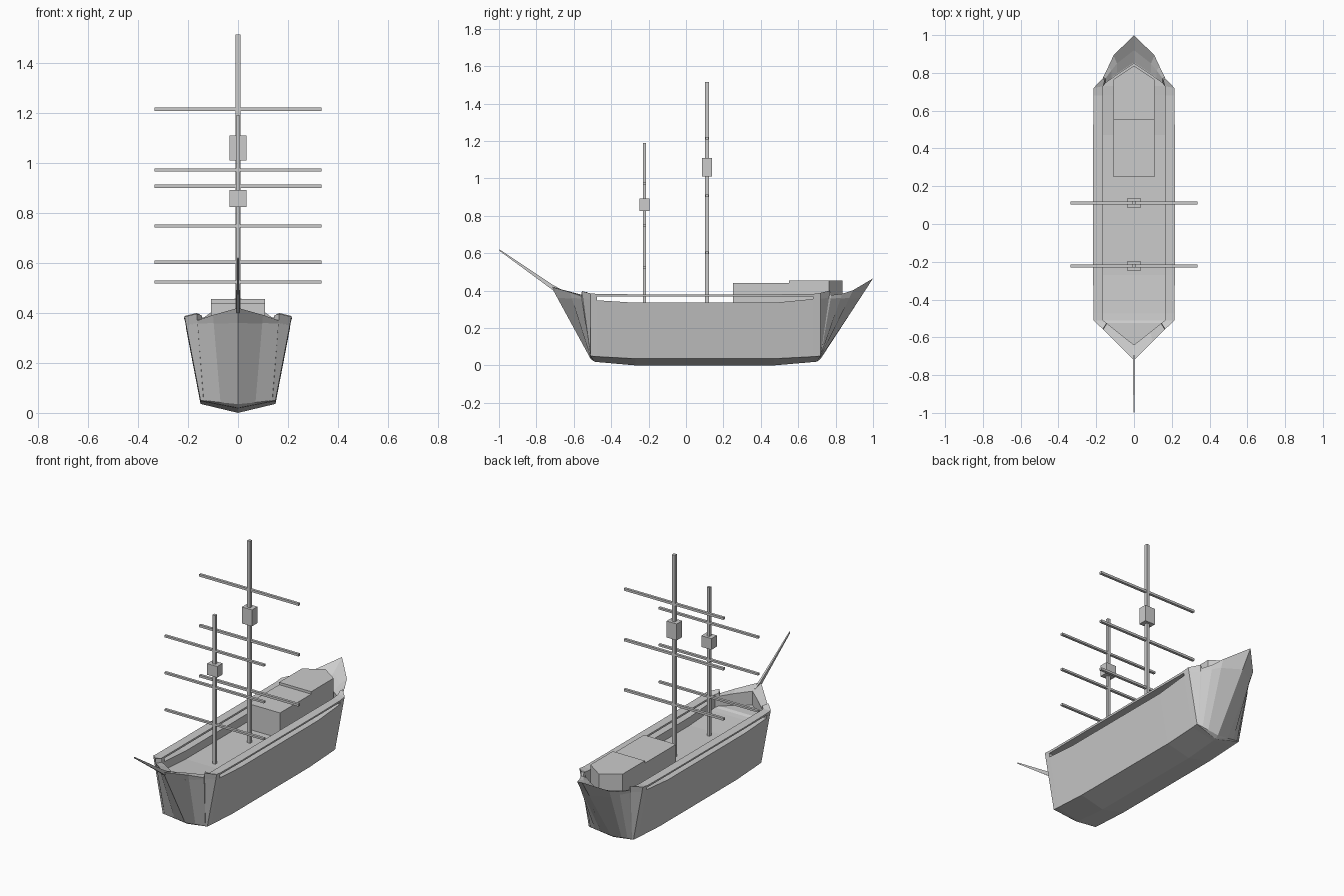
import bpy, bmesh
from mathutils import Vector as V

if "Cube" in bpy.data.objects:
    bpy.data.objects.remove(bpy.data.objects["Cube"])


def finish(name, bm):
    bmesh.ops.remove_doubles(bm, verts=bm.verts, dist=0.0005)
    bmesh.ops.dissolve_degenerate(bm, edges=bm.edges, dist=0.0005)
    bmesh.ops.recalc_face_normals(bm, faces=bm.faces)
    me = bpy.data.meshes.new(name)
    bm.to_mesh(me)
    bm.free()
    ob = bpy.data.objects.new(name, me)
    bpy.context.collection.objects.link(ob)
    return ob


def loft(name, sections, closed=False, caps=(), mirror=False):
    """Skin a list of cross-sections; optionally also build the mirrored half."""
    bm = bmesh.new()
    for s in ((1, -1) if mirror else (1,)):
        rows = [[bm.verts.new((p[0] * s, p[1], p[2])) for p in sec] for sec in sections]
        n = len(rows[0])
        for a, b in zip(rows, rows[1:]):
            for i in range(n if closed else n - 1):
                j = (i + 1) % n
                bm.faces.new((a[i], a[j], b[j], b[i]))
        for c in caps:
            bm.faces.new(rows[c])
    return finish(name, bm)


def box(name, x, y, z, hx, hy, hz):
    ring = lambda h: [(x + a * hx, y + b * hy, z + h) for a, b in ((-1, -1), (1, -1), (1, 1), (-1, 1))]
    return loft(name, [ring(-hz), ring(hz)], True, (0, 1))


def at_height(a, b, z):
    return a.lerp(b, (z - a.z) / (b.z - a.z))


# Half-hull stations: keel (y, z), chine point, gunwale outer, gunwale inner, low wall top z, inner foot shift
bow = [
    ((-.49, .02), (0, -.51, .035), (0, -.72, .42), (0, -.64, .395), .36, 0),
    ((-.49, .02), (.07, -.51, .042), (.10, -.621, .392), (.085, -.573, .382), .36, 0),
    ((-.49, .02), (.137, -.51, .05), (.163, -.559, .37), (.143, -.526, .37), .36, 0),
    ((-.49, .02), (.138, -.51, .05), (.165, -.557, .397), (.145, -.525, .39), .36, 0),
    ((-.49, .02), (.15, -.51, .05), (.214, -.51, .385), (.163, -.51, .38), .352, 0),
    ((-.475, .018), (.15, -.475, .047), (.215, -.475, .382), (.163, -.475, .38), .348, 0)]
mid = [
    ((-.27, 0), (.15, -.27, .036), (.216, -.27, .38), (.163, -.27, .38), .335, 0),
    ((.47, 0), (.15, .47, .036), (.216, .47, .38), (.163, .47, .38), .335, 0)]
stern = [
    ((.68, .018), (.15, .68, .047), (.215, .68, .382), (.163, .68, .38), .355, 0),
    ((.70, .02), (.15, .72, .05), (.214, .72, .388), (.163, .73, .385), .36, 0),
    ((.70, .02), (.14, .72, .05), (.166, .77, .40), (.155, .76, .395), .36, .02),
    ((.70, .02), (.137, .72, .05), (.163, .777, .376), (.152, .77, .374), .36, .025),
    ((.70, .02), (.11, .72, .047), (.135, .835, .383), (.12, .812, .376), .36, .045),
    ((.70, .02), (.07, .72, .042), (.108, .893, .402), (.09, .85, .383), .36, .06),
    ((.70, .02), (0, .72, .035), (0, 1.0, .465), (0, .92, .40), .36, .07)]


def hull_section(k, b, t, i, zd, shift):
    d = at_height(V(b), V(t), zd)
    y, deck = i[1] - shift, zd - .05
    return [(0, *k), b, d, (i[0], y, zd), (i[0], y, deck), (0, y, deck)]


def rail_section(k, b, t, i, zd, shift, low=None):
    z = low or zd - .002
    return [at_height(V(b), V(t), z), t, i, (i[0], i[1] - shift, z)]


# Hull with sunken deck, end bulwarks and the open side rails
loft("hull", [hull_section(*s) for s in bow + mid + stern], mirror=True)
loft("bow_bulwark", [rail_section(*s) for s in bow], True, (-1,), True)
loft("stern_bulwark", [rail_section(*s) for s in stern], True, (0,), True)
loft("side_rails", [rail_section(*s, low=.369) for s in [bow[-1]] + mid + [stern[0]]],
     True, (0, -1), True)

# Bowsprit, tapering forward
def spar(y, z, w, h):
    return [(-w, y, z - h), (w, y, z - h), (w, y, z + h), (-w, y, z + h)]
loft("bowsprit", [spar(-.66, .395, .006, .008), spar(-.71, .415, .006, .014),
                  spar(-.998, .617, .003, .004)], True, (0, -1))

# Deck houses: plain box and a taller one with a pointed aft end
box("deck_house", 0, .40, .36, .108, .15, .08)
plan = [(-.108, .55), (.108, .55), (.108, .765), (0, .838), (-.108, .765)]
loft("aft_house", [[(x, y, z) for x, y in plan] for z in (.29, .455)], True, (0, 1))

# Masts with lookout boxes and yards
for name, y, top, w, (lo, hi), yards, t in (
        ("fore", -.222, 1.19, .009, (.825, .893), (.523, .748, .972), .006),
        ("main", .112, 1.515, .01, (1.01, 1.11), (.602, .907, 1.215), .007)):
    box(name + "_mast", 0, y, (top + .28) / 2, w, w, (top - .28) / 2)
    box(name + "_lookout", 0, y, (lo + hi) / 2, .034, .026, (hi - lo) / 2)
    for n, z in enumerate(yards):
        box(f"{name}_yard_{n + 1}", 0, y, z, .335, .008, t)
